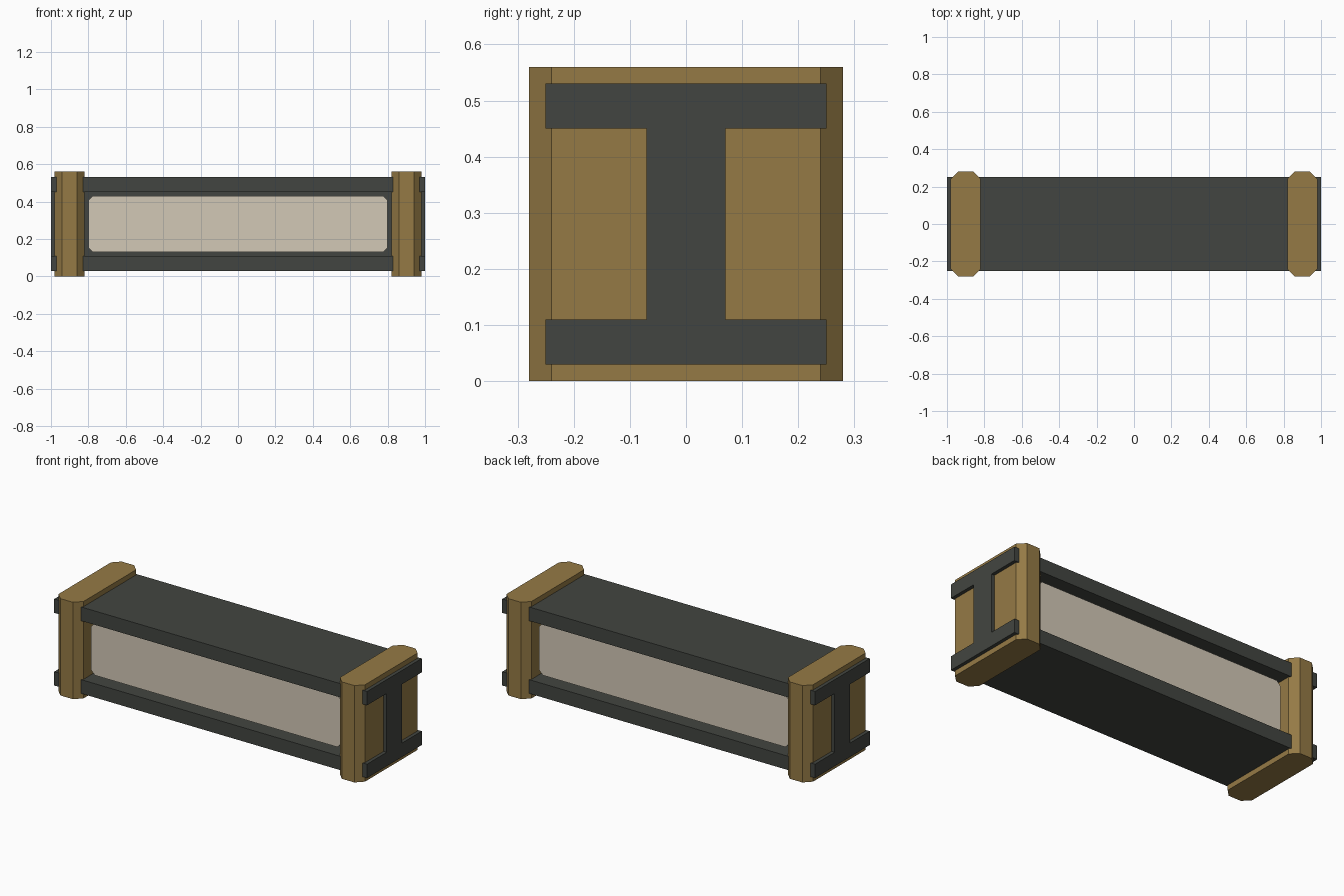
import bpy, bmesh
from mathutils import Vector

if "Cube" in bpy.data.objects:
    bpy.data.objects.remove(bpy.data.objects["Cube"])

STEEL = (0.055, 0.06, 0.052, 1)
BRASS = (0.30, 0.195, 0.06, 1)
CREAM = (0.65, 0.58, 0.47, 1)


def material(name, color):
    m = bpy.data.materials.new(name)
    m.diffuse_color = color
    m.use_nodes = True
    m.node_tree.nodes["Principled BSDF"].inputs["Base Color"].default_value = m.diffuse_color
    return m


def prism(name, outline, direction, mat):
    """Extrude a closed 3D outline along a vector."""
    bm = bmesh.new()
    face = bm.faces.new([bm.verts.new(p) for p in outline])
    ext = bmesh.ops.extrude_face_region(bm, geom=[face])
    moved = [v for v in ext["geom"] if isinstance(v, bmesh.types.BMVert)]
    bmesh.ops.translate(bm, verts=moved, vec=Vector(direction))
    bmesh.ops.recalc_face_normals(bm, faces=bm.faces)
    mesh = bpy.data.meshes.new(name)
    bm.to_mesh(mesh)
    bm.free()
    mesh.materials.append(mat)
    obj = bpy.data.objects.new(name, mesh)
    bpy.context.collection.objects.link(obj)
    return obj


def octagon(a, b, c):
    """Rectangle of half sizes a, b with corners cut by c."""
    return [(a - c, -b), (a, c - b), (a, b - c), (a - c, b),
            (c - a, b), (-a, b - c), (-a, c - b), (c - a, -b)]


steel = material("dark_steel", STEEL)
brass = material("ochre", BRASS)
cream = material("cream", CREAM)

# I-beam running the full length
half = [(0.25, 0.03), (0.25, 0.11), (0.07, 0.11), (0.07, 0.45), (0.25, 0.45), (0.25, 0.53)]
profile = half + [(-y, z) for y, z in reversed(half)]
prism("beam", [(-1, y, z) for y, z in profile], (2, 0, 0), steel)

# Chamfered end collars
for side, cx in (("left", -0.9), ("right", 0.9)):
    prism(side + "_collar", [(cx + x, y, 0) for x, y in octagon(0.08, 0.28, 0.04)],
          (0, 0, 0.56), brass)

# Pale infill block, showing on both sides of the web
prism("infill_panel", [(x, -0.2, 0.28 + z) for x, z in octagon(0.8, 0.15, 0.025)],
      (0, 0.4, 0), cream)
